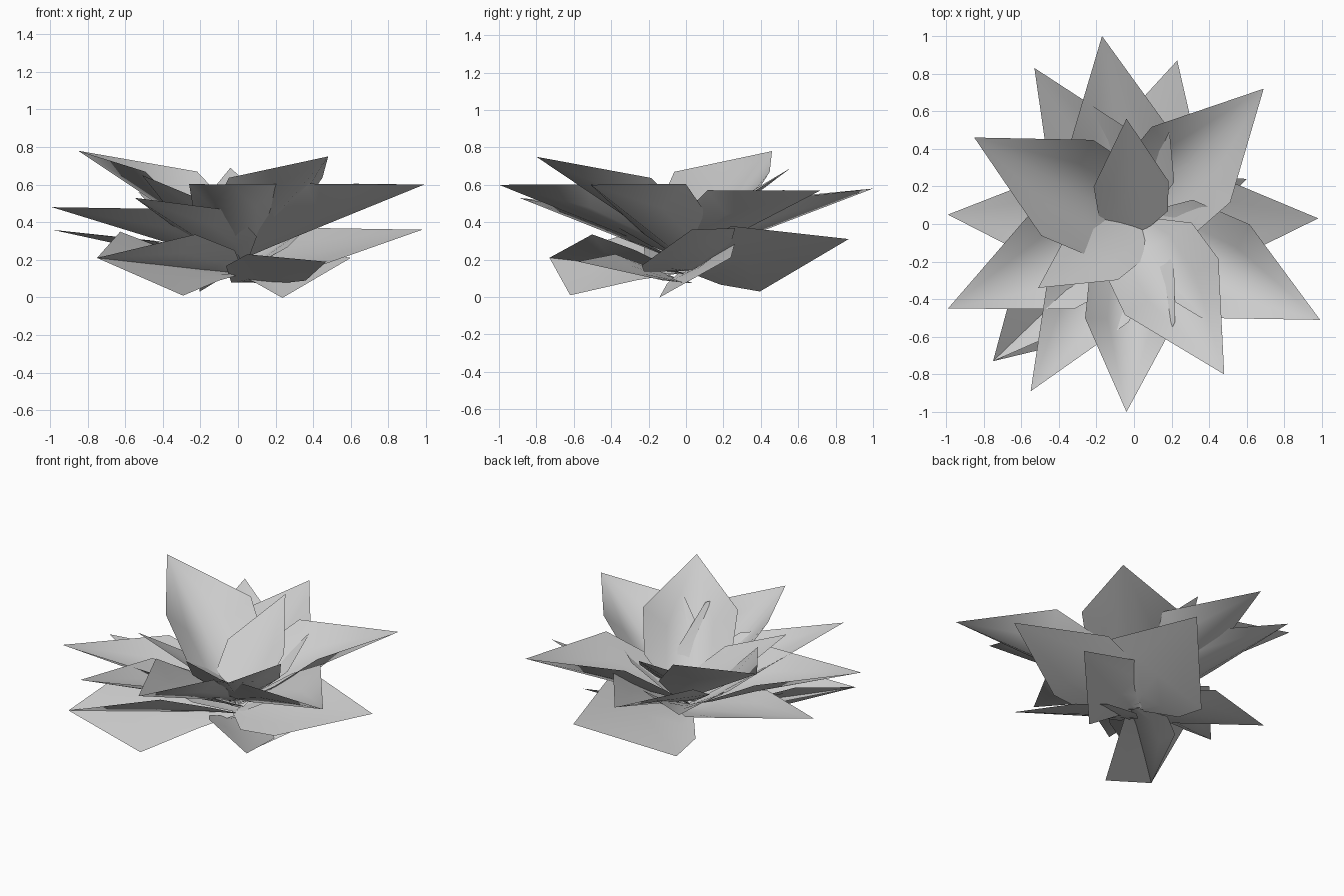
import bpy, bmesh
from mathutils import Vector

COLS = (-1, -0.5, 0, 0.5, 1)


def leaf(name, tip, half_width, rise, roll, base_z, wide=0.45, offset=-0.02, low=0.92):
    """Cupped leaf from the crown to its tip; positive roll lifts its left side."""
    tip = Vector(tip)
    along = Vector((tip.x, tip.y, 0)).normalized()
    left = Vector((-along.y, along.x, 0))
    base = Vector((0, 0, base_z)) + along * offset
    # cross rows: (fraction of length, width factor, cup factor)
    profile = [(0.0, 0.15, 0.0), (wide * 0.42, low, 0.72 * low), (wide, 1.0, 1.0)]
    bm = bmesh.new()
    rows = []
    for t, w, c in profile:
        mid = base.lerp(tip, t)
        rows.append([bm.verts.new(mid + left * (s * w * half_width)
                     + Vector((0, 0, c * (rise * abs(s) ** 1.4 + roll * s))))
                     for s in COLS])
    for a, b in zip(rows, rows[1:]):
        for i in range(4):
            bm.faces.new((a[i + 1], a[i], b[i], b[i + 1]))
    end = bm.verts.new(tip)
    for i in range(4):
        bm.faces.new((rows[-1][i + 1], rows[-1][i], end))
    bmesh.ops.recalc_face_normals(bm, faces=bm.faces)
    if sum(f.normal.z for f in bm.faces) < 0:
        bmesh.ops.reverse_faces(bm, faces=bm.faces)
    for f in bm.faces:
        f.smooth = True
    me = bpy.data.meshes.new(name)
    bm.to_mesh(me)
    bm.free()
    ob = bpy.data.objects.new(name, me)
    bpy.context.collection.objects.link(ob)


# steep inner leaves
INNER = [
    ((-0.04, 0.56, 0.69), 0.20, 0.05, 0, 0.22, 0.44, -0.06),
    ((-0.51, -0.34, 0.65), 0.20, 0.03, 0.04, 0.21, 0.44, -0.06),
]
# large cupped leaves
MIDDLE = [
    ((-0.85, 0.46, 0.78), 0.29, 0.22, 0, 0.20, 0.43),
    ((0.48, -0.80, 0.75), 0.29, 0.20, 0, 0.20, 0.43),
    ((0.69, 0.72, 0.57), 0.29, 0.21, 0, 0.19),
    ((0.99, -0.51, 0.60), 0.28, 0.21, 0, 0.19, 0.5),
    ((-0.04, -1.00, 0.60), 0.24, 0.20, 0, 0.19, 0.52),
    ((-0.17, 1.00, 0.58), 0.27, 0.15, 0, 0.19, 0.47),
    ((-0.99, -0.45, 0.48), 0.28, 0.16, 0, 0.17),
    ((-0.53, 0.83, 0.56), 0.25, 0.12, 0, 0.17),
    ((-0.55, -0.89, 0.53), 0.25, 0.13, 0, 0.17),
]
# low outer leaves, several twisted to one side
OUTER = [
    ((-0.99, 0.05, 0.36), 0.25, 0.06, 0, 0.14),
    ((0.98, 0.03, 0.36), 0.25, 0.03, 0.10, 0.14),
    ((0.23, 0.87, 0.31), 0.30, 0.0, -0.175, 0.14, 0.38, -0.02, 0.8),
    ((-0.75, -0.73, 0.21), 0.24, 0.0, -0.17, 0.13, 0.62, -0.02, 0.5),
    ((-0.75, -0.73, 0.21), 0.20, 0.12, 0.05, 0.12, 0.5),
    ((0.60, 0.24, 0.21), 0.22, 0.0, 0.155, 0.13, 0.28, -0.02, 0.6),
    ((0.47, -0.58, 0.19), 0.20, 0.03, -0.07, 0.08),
]
for ring, leaves in (("inner", INNER), ("middle", MIDDLE), ("outer", OUTER)):
    for i, args in enumerate(leaves):
        leaf(f"{ring}_leaf_{i + 1}", *args)
